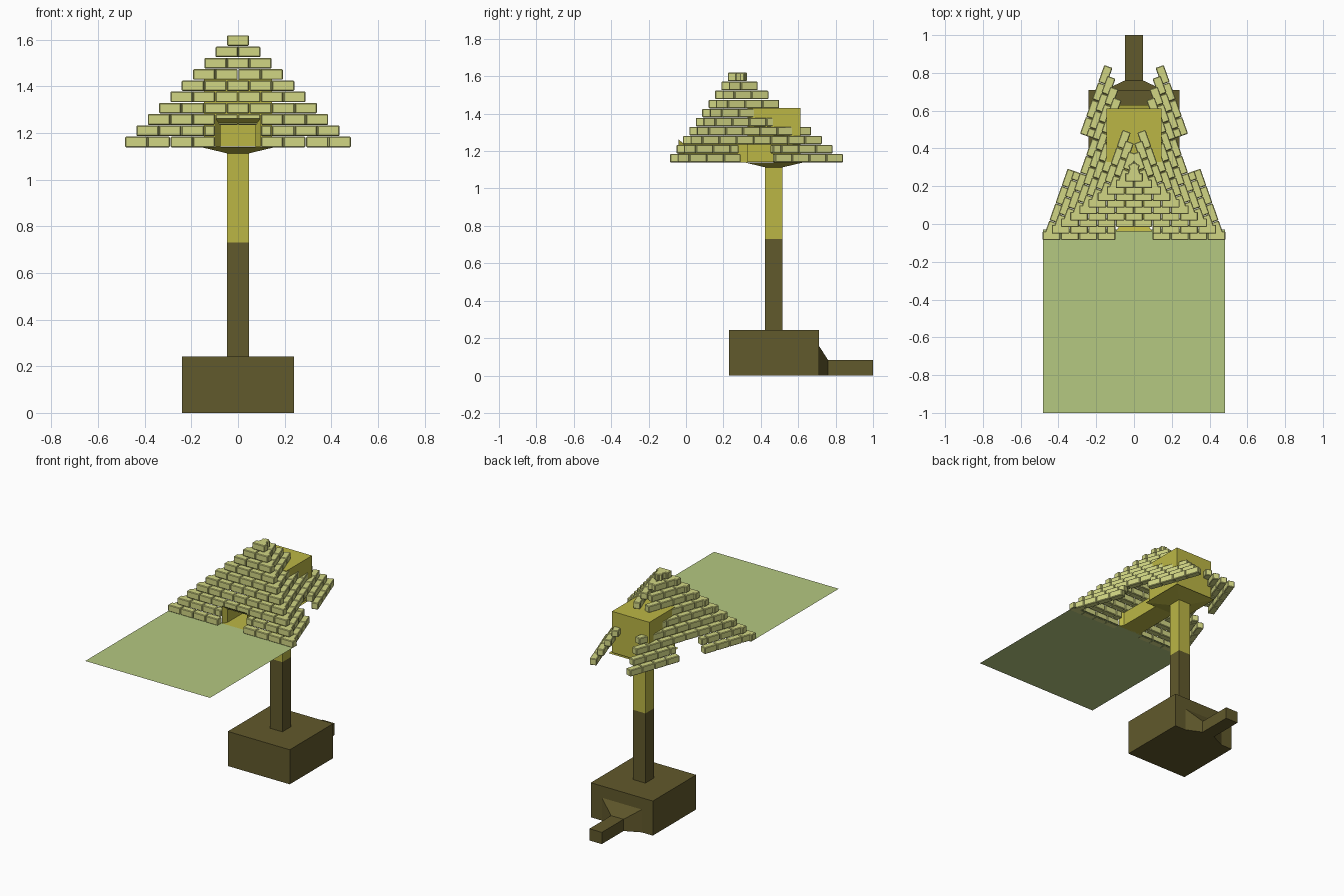
import bpy, bmesh, math
from mathutils import Matrix, Vector

if "Cube" in bpy.data.objects:
    bpy.data.objects.remove(bpy.data.objects["Cube"])

def material(name, rgb):
    m = bpy.data.materials.new(name)
    m.diffuse_color = (*rgb, 1)
    m.use_nodes = True
    m.node_tree.nodes["Principled BSDF"].inputs["Base Color"].default_value = m.diffuse_color
    return m

BROWN = material("dark_olive", (0.12, 0.10, 0.025))
YELLOW = material("mustard", (0.50, 0.47, 0.06))
BRICK = material("pale_brick", (0.64, 0.67, 0.23))
GREEN = material("light_green", (0.46, 0.58, 0.22))

def finish(name, bm, mat):
    me = bpy.data.meshes.new(name)
    bm.to_mesh(me)
    bm.free()
    me.materials.append(mat)
    ob = bpy.data.objects.new(name, me)
    bpy.context.collection.objects.link(ob)
    return ob

def box(name, x, y, z, mat):
    bm = bmesh.new()
    bmesh.ops.create_cube(bm, size=1)
    for v in bm.verts:
        v.co = [a + (b - a) * (c + 0.5) for (a, b), c in zip((x, y, z), v.co)]
    return finish(name, bm, mat)

def loft(name, rings, mat):
    """Open-ended tube through a list of four-point rings."""
    bm = bmesh.new()
    loops = [[bm.verts.new(p) for p in ring] for ring in rings]
    for a, b in zip(loops, loops[1:]):
        for i in range(4):
            j = (i + 1) % 4
            bm.faces.new((a[i], a[j], b[j], b[i]))
    bmesh.ops.recalc_face_normals(bm, faces=bm.faces)
    return finish(name, bm, mat)

def ring_y(hw, z0, z1, y):
    return [(-hw, y, z0), (hw, y, z0), (hw, y, z1), (-hw, y, z1)]

def ring_z(hw, cy, z):
    return [(-hw, cy - hw, z), (hw, cy - hw, z), (hw, cy + hw, z), (-hw, cy + hw, z)]

# base chamber, rear duct and its flared joint
CY, P = 0.47, 0.047
box("base_box", (-0.24, 0.24), (0.23, 0.71), (0, 0.242), BROWN)
loft("rear_duct_flare", [ring_y(0.155, 0, 0.16, 0.71), ring_y(0.048, 0, 0.082, 0.76)], BROWN)
box("rear_duct", (-0.048, 0.048), (0.76, 1.0), (0, 0.082), BROWN)

# two-tone shaft, flare and upper chamber
box("lower_shaft", (-P, P), (CY - P, CY + P), (0.242, 0.73), BROWN)
loft("upper_shaft", [ring_z(P, CY, 0.73), ring_z(P, CY, 1.113), ring_z(0.16, CY, 1.14)], YELLOW)
box("upper_chamber", (-0.145, 0.145), (0.328, 0.612), (1.142, 1.43), YELLOW)

# entrance passage, open and flared at the front
loft("entrance_passage", [ring_y(0.097, 1.14, 1.262, -0.04),
                          ring_y(0.076, 1.14, 1.237, -0.01),
                          ring_y(0.076, 1.14, 1.237, 0.328)], YELLOW)

# flat forecourt
bm = bmesh.new()
bm.faces.new([bm.verts.new(p) for p in
              ((-0.483, -1, 1.14), (0.483, -1, 1.14), (0.483, -0.03, 1.14), (-0.483, -0.03, 1.14))])
finish("forecourt", bm, GREEN)

# stepped brick walls: ten courses on three sides, with a middle opening in the lowest two
L, PITCH, H, STEP, T, GAP = 0.097, 0.0483, 0.0455, 0.0343, 0.046, 0.0025

def spans(course):
    n = 10 - course
    mid = n * L / 2
    for k in range(n):
        a, b = k * L, (k + 1) * L
        if course < 2:
            if a < mid - 1e-4:
                b = min(b, mid - L)
            else:
                a = max(a, mid + L)
            if course == 1 and k == n // 2:
                continue
        if b - a > 0.01:
            yield a, b

def brick_wall(name, frame):
    """frame(course) gives the wall's start, run direction and inward direction."""
    bm = bmesh.new()
    for course in range(10):
        start, run, inward = frame(course)
        z = 1.139 + PITCH * course + H / 2
        for a, b in spans(course):
            c = start + run * ((a + b) / 2) + inward * (T / 2)
            rot = Matrix((run, inward, Vector((0, 0, 1)))).transposed().to_4x4()
            size = Matrix.Diagonal((b - a - GAP, T, H, 1))
            bmesh.ops.create_cube(bm, size=1,
                matrix=Matrix.Translation((c.x, c.y, z)) @ rot @ size)
    bmesh.ops.recalc_face_normals(bm, faces=bm.faces)
    ob = finish(name, bm, BRICK)
    bev = ob.modifiers.new("edge", "BEVEL")
    bev.width, bev.segments = 0.004, 1
    return ob

def front_frame(i):
    return (Vector((-L / 2 * (10 - i), -0.085 + STEP * i, 0)),
            Vector((1, 0, 0)), Vector((0, 1, 0)))

def side_frame(s):
    c, q = 1 / 3, math.sqrt(8) / 3
    def frame(i):
        run = Vector((-s * c, q, 0))
        corner = Vector((s * L / 2 * (10 - i), -0.085 + STEP * i, 0))
        return corner + run * 0.014, run, Vector((-s * q, -c, 0))
    return frame

brick_wall("front_wall", front_frame)
brick_wall("right_wall", side_frame(1))
brick_wall("left_wall", side_frame(-1))
